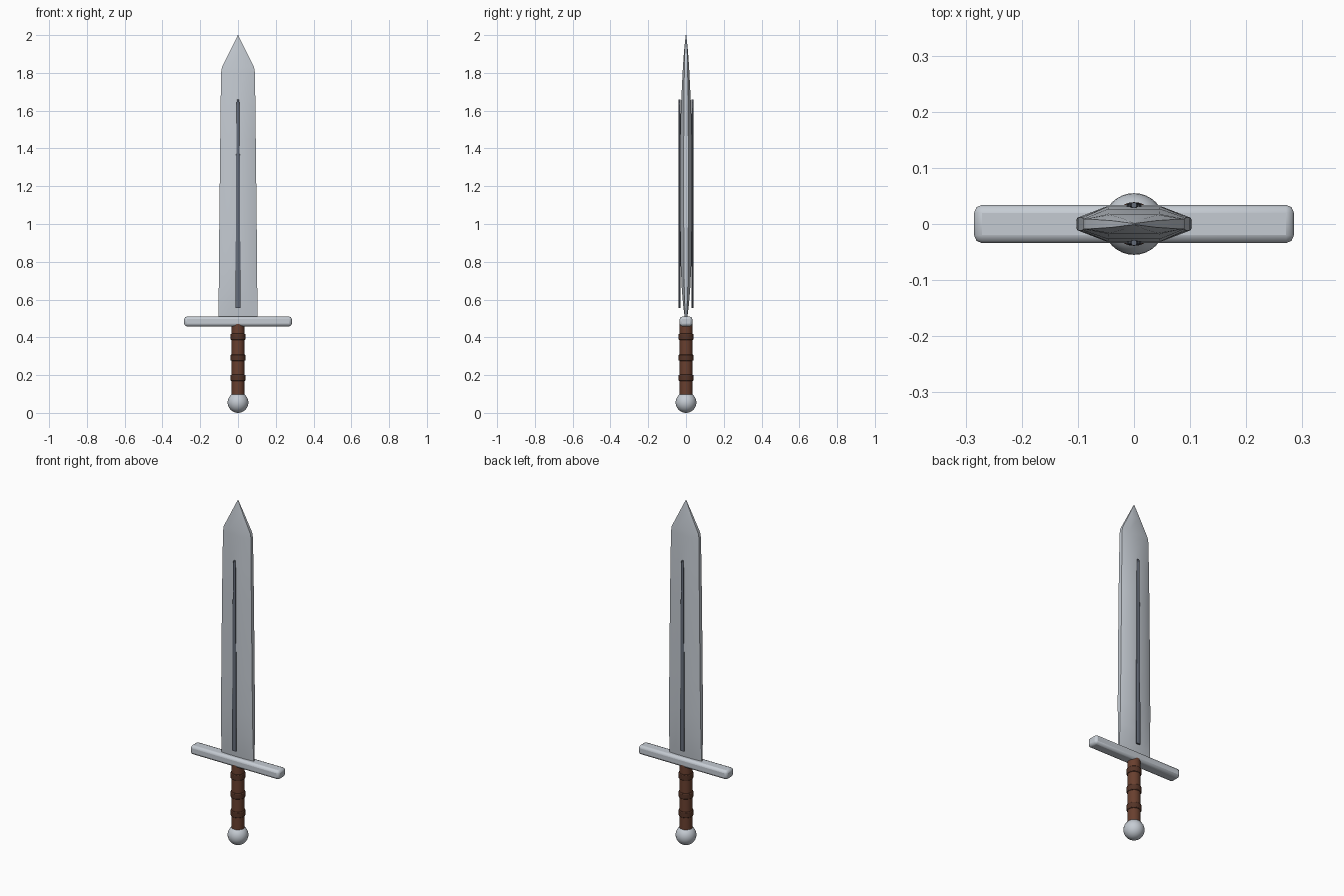
import bpy, bmesh, math

if "Cube" in bpy.data.objects:
    bpy.data.objects.remove(bpy.data.objects["Cube"])


def material(name, rgb):
    m = bpy.data.materials.new(name)
    m.diffuse_color = (*rgb, 1)
    m.use_nodes = True
    m.node_tree.nodes["Principled BSDF"].inputs["Base Color"].default_value = m.diffuse_color
    return m


steel = material("steel", (0.56, 0.60, 0.65))
dark_steel = material("dark steel", (0.13, 0.15, 0.19))
leather = material("brown leather", (0.14, 0.05, 0.028))
dark_leather = material("dark leather", (0.09, 0.034, 0.02))


def finish(ob, name, mat, angle=30):
    ob.name = name
    ob.data.materials.append(mat)
    bpy.ops.object.select_all(action='DESELECT')
    ob.select_set(True)
    bpy.context.view_layer.objects.active = ob
    bpy.ops.object.shade_smooth_by_angle(angle=math.radians(angle))
    return ob


def loft(name, rings, mat, angle=30):
    """Skin a stack of equal-sized point rings and cap both ends."""
    bm = bmesh.new()
    loops = [[bm.verts.new(p) for p in ring] for ring in rings]
    n = len(loops[0])
    for a, b in zip(loops, loops[1:]):
        for i in range(n):
            j = (i + 1) % n
            bm.faces.new((a[i], a[j], b[j], b[i]))
    bm.faces.new(loops[0][::-1])
    bm.faces.new(loops[-1])
    bmesh.ops.recalc_face_normals(bm, faces=bm.faces)
    me = bpy.data.meshes.new(name)
    bm.to_mesh(me)
    bm.free()
    ob = bpy.data.objects.new(name, me)
    bpy.context.collection.objects.link(ob)
    return finish(ob, name, mat, angle)


def cylinder(name, r, z0, z1, mat, bevel=0.0):
    bpy.ops.mesh.primitive_cylinder_add(vertices=24, radius=r, depth=z1 - z0,
                                        location=(0, 0, (z0 + z1) / 2))
    ob = bpy.context.object
    if bevel:
        mod = ob.modifiers.new("bevel", 'BEVEL')
        mod.width, mod.segments = bevel, 2
    return finish(ob, name, mat)


# Pommel
bpy.ops.mesh.primitive_uv_sphere_add(segments=32, ring_count=16, radius=0.055,
                                     location=(0, 0, 0.055))
finish(bpy.context.object, "pommel", steel)

# Grip and its wrapped bands
cylinder("grip", 0.034, 0.095, 0.47, leather)
for i, z in enumerate((0.185, 0.293, 0.402)):
    cylinder(f"grip_band_{i + 1}", 0.039, z - 0.017, z + 0.017, dark_leather, 0.004)

# Crossguard: bevelled bar
bpy.ops.mesh.primitive_cube_add(size=1, location=(0, 0, 0.484))
guard = bpy.context.object
guard.scale = (0.57, 0.068, 0.052)
bpy.ops.object.transform_apply(location=False, rotation=False, scale=True)
mod = guard.modifiers.new("bevel", 'BEVEL')
mod.width, mod.segments = 0.014, 2
finish(guard, "crossguard", steel)

# Blade: flattened eight-sided sections (height, half width, edge, half thickness)
sections = [(0.505, 0.103, 0.004, 0.007), (0.56, 0.103, 0.006, 0.014),
            (0.65, 0.102, 0.009, 0.022), (0.78, 0.101, 0.011, 0.028),
            (1.00, 0.099, 0.012, 0.031), (1.45, 0.094, 0.012, 0.031),
            (1.62, 0.092, 0.011, 0.027), (1.80, 0.090, 0.009, 0.018),
            (1.83, 0.085, 0.009, 0.0165), (1.92, 0.040, 0.006, 0.010),
            (2.00, 0.001, 0.001, 0.0015)]
rings = []
for z, w, e, t in sections:
    q = w * 0.5
    rings.append([(w, -e, z), (w, e, z), (q, t, z), (-q, t, z),
                  (-w, e, z), (-w, -e, z), (-q, -t, z), (q, -t, z)])
loft("blade", rings, steel)

# Dark central ribs on both faces, narrowing towards the tip
for name, side in (("front_rib", -1), ("back_rib", 1)):
    rings = []
    for z, w in ((0.555, 0.014), (0.80, 0.0135), (1.24, 0.011), (1.64, 0.008), (1.66, 0.005)):
        rings.append([(w * math.cos(a), side * 0.0335 + 0.0055 * math.sin(a), z)
                      for a in (math.radians(22.5 + 45 * k) for k in range(8))])
    loft(name, rings, dark_steel, 50)
